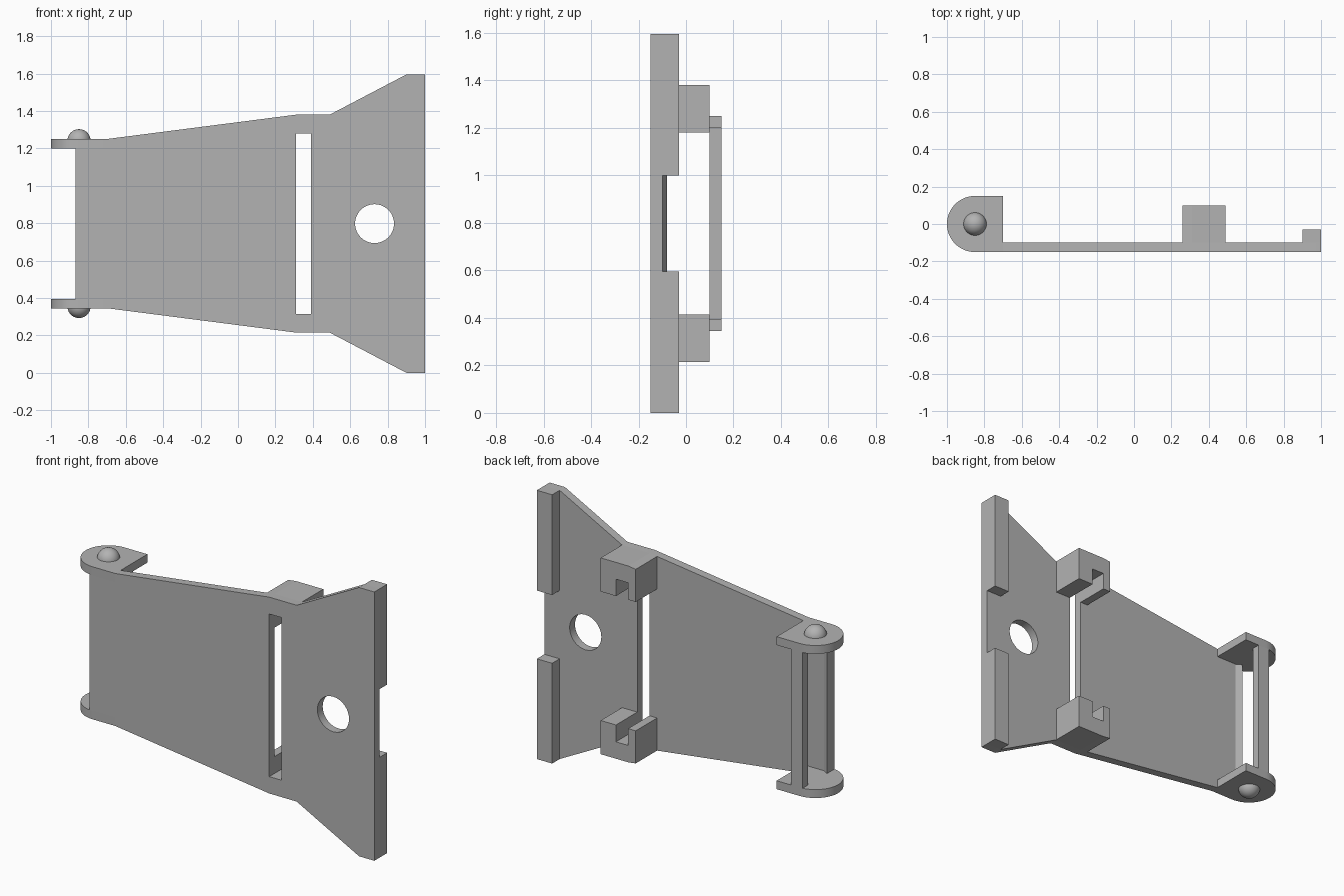
import bpy, bmesh, math
from mathutils import Matrix, Vector

if "Cube" in bpy.data.objects:
    bpy.data.objects.remove(bpy.data.objects["Cube"])

MID = 0.7975                      # height of the mirror plane
PIVOT = (-0.85, 0.0)              # hinge axis in plan

grey = bpy.data.materials.new("plain_grey")
grey.use_nodes = True
grey.diffuse_color = (0.45, 0.45, 0.45, 1)
grey.node_tree.nodes["Principled BSDF"].inputs["Base Color"].default_value = grey.diffuse_color


def finish(name, bm):
    bmesh.ops.recalc_face_normals(bm, faces=bm.faces[:])
    mesh = bpy.data.meshes.new(name)
    bm.to_mesh(mesh)
    bm.free()
    mesh.materials.append(grey)
    obj = bpy.data.objects.new(name, mesh)
    bpy.context.collection.objects.link(obj)
    return obj


def prism(name, profile, axis, lo, hi):
    """Extrude a profile along y (points are x, z) or along z (points are x, y)."""
    bm = bmesh.new()
    place = (lambda p: (p[0], lo, p[1])) if axis == 'y' else (lambda p: (p[0], p[1], lo))
    face = bm.faces.new([bm.verts.new(place(p)) for p in profile])
    out = bmesh.ops.extrude_face_region(bm, geom=[face])
    shift = Vector((0, hi - lo, 0)) if axis == 'y' else Vector((0, 0, hi - lo))
    bmesh.ops.translate(bm, vec=shift, verts=[g for g in out["geom"] if isinstance(g, bmesh.types.BMVert)])
    return finish(name, bm)


def rect(x0, x1, a0, a1):
    return [(x0, a0), (x1, a0), (x1, a1), (x0, a1)]


def arc(cx, cy, r, start, end, n):
    return [(cx + r * math.cos(start + (end - start) * i / n),
             cy + r * math.sin(start + (end - start) * i / n)) for i in range(n + 1)]


def flip(profile):
    return [(x, 2 * MID - z) for x, z in reversed(profile)]


def select(obj):
    bpy.ops.object.select_all(action='DESELECT')
    obj.select_set(True)
    bpy.context.view_layer.objects.active = obj


def cut(obj, cutter):
    mod = obj.modifiers.new("cut", 'BOOLEAN')
    mod.operation = 'DIFFERENCE'
    mod.solver = 'EXACT'
    mod.object = cutter
    select(obj)
    bpy.ops.object.modifier_apply(modifier=mod.name)


def smooth(obj):
    select(obj)
    bpy.ops.object.shade_smooth_by_angle(angle=math.radians(35))


# Cutters for the strap slot and the round hole
slot = prism("slot_cutter", rect(0.31, 0.39, 0.315, 1.28), 'y', -0.3, 0.3)
hole = prism("hole_cutter", arc(0.73, MID, 0.104, 0, math.tau, 48)[:-1], 'y', -0.3, 0.3)

# Main plate, symmetric about the middle height
upper = [(-0.87, 1.2), (-0.7, 1.2), (-0.7, 1.25), (0.31, 1.38),
         (0.49, 1.38), (0.9, 1.595), (1.0, 1.595)]
plate = prism("main_plate", upper + flip(upper), 'y', -0.15, -0.10)
cut(plate, slot)
cut(plate, hole)
smooth(plate)

# Slotted guide blocks and edge flanges
block = [(0.26, 1.18), (0.49, 1.18), (0.49, 1.38), (0.31, 1.38), (0.26, 1.3735)]
for side, shape in (("upper", block), ("lower", flip(block))):
    cut(prism(side + "_guide_block", shape, 'y', -0.10, 0.10), slot)
prism("upper_flange", rect(0.9, 1.0, 1.0, 1.595), 'y', -0.10, -0.03)
prism("lower_flange", rect(0.9, 1.0, 0, 0.595), 'y', -0.10, -0.03)

# Hinge ears with rounded ends
ear = arc(*PIVOT, 0.15, math.pi / 2, math.pi * 1.5, 32) + [(-0.7, -0.15), (-0.7, 0.15)]
for side, low in (("upper", 1.2), ("lower", 0.345)):
    smooth(prism(side + "_hinge_ear", ear, 'z', low, low + 0.05))

# Rear bar between the ears and small lip on the plate end
prism("rear_bar", rect(-0.87, -0.795, 0.10, 0.15), 'z', 0.395, 1.2)
prism("plate_lip", [(-0.87, -0.10), (-0.835, -0.10), (-0.87, -0.08)], 'z', 0.395, 1.2)

# Domed pin heads outside the ears
for side, sign in (("upper", 1), ("lower", -1)):
    bm = bmesh.new()
    bmesh.ops.create_uvsphere(bm, u_segments=32, v_segments=20, radius=0.062,
                              matrix=Matrix.Translation((*PIVOT, MID + sign * 0.443)))
    bmesh.ops.bisect_plane(bm, geom=bm.verts[:] + bm.edges[:] + bm.faces[:],
                           plane_co=(0, 0, MID + sign * 0.452), plane_no=(0, 0, sign), clear_inner=True)
    smooth(finish(side + "_pin_head", bm))

for cutter in (slot, hole):
    bpy.data.objects.remove(cutter)
